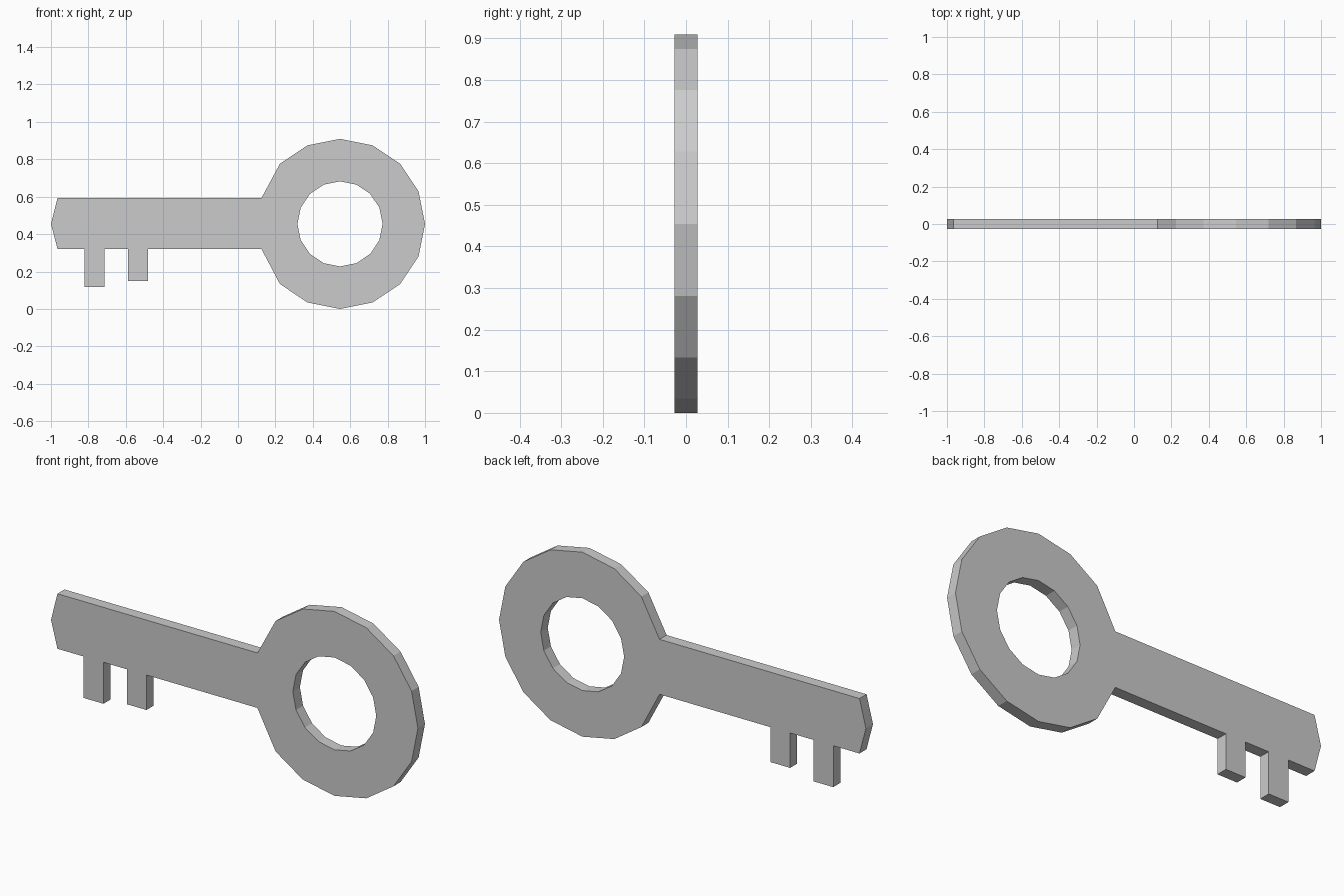
import bpy, bmesh
from math import sin, cos, radians

if "Cube" in bpy.data.objects:
    bpy.data.objects.remove(bpy.data.objects["Cube"])

CX, CZ = 0.5455, 0.4545      # centre of the ring handle
HALF_T = 0.0275              # half thickness
SHAFT_LOW, SHAFT_HIGH = 0.321, 0.592


def arc(radius, first, last):
    """Points of a 16-sided circle, from step first to step last."""
    return [(CX + radius * cos(radians(22.5 * i)), CZ + radius * sin(radians(22.5 * i)))
            for i in range(first, last + 1)]


def tooth(x0, x1, z):
    return [(x0, SHAFT_LOW), (x0, z), (x1, z), (x1, SHAFT_LOW)]


# Outline: ring handle, shaft with pointed tip, two teeth
outline = arc(0.4545, -6, 6)
outline += [(0.125, SHAFT_HIGH), (-0.965, SHAFT_HIGH), (-1.0, CZ), (-0.965, SHAFT_LOW)]
outline += tooth(-0.822, -0.714, 0.117)
outline += tooth(-0.587, -0.48, 0.149)
outline += [(0.125, SHAFT_LOW)]

# Hole through the handle
hole = arc(0.2275, 0, 15)

bm = bmesh.new()
for loop in (outline, hole):
    verts = [bm.verts.new((x, -HALF_T, z)) for x, z in loop]
    for a, b in zip(verts, verts[1:] + verts[:1]):
        bm.edges.new((a, b))
bmesh.ops.triangle_fill(bm, edges=bm.edges[:], use_beauty=True, normal=(0, -1, 0))

# Thicken the flat plate
result = bmesh.ops.extrude_face_region(bm, geom=bm.faces[:], use_keep_orig=True)
moved = [g for g in result["geom"] if isinstance(g, bmesh.types.BMVert)]
bmesh.ops.translate(bm, verts=moved, vec=(0, 2 * HALF_T, 0))
bmesh.ops.recalc_face_normals(bm, faces=bm.faces[:])

mesh = bpy.data.meshes.new("key")
bm.to_mesh(mesh)
bm.free()
bpy.context.collection.objects.link(bpy.data.objects.new("key", mesh))
